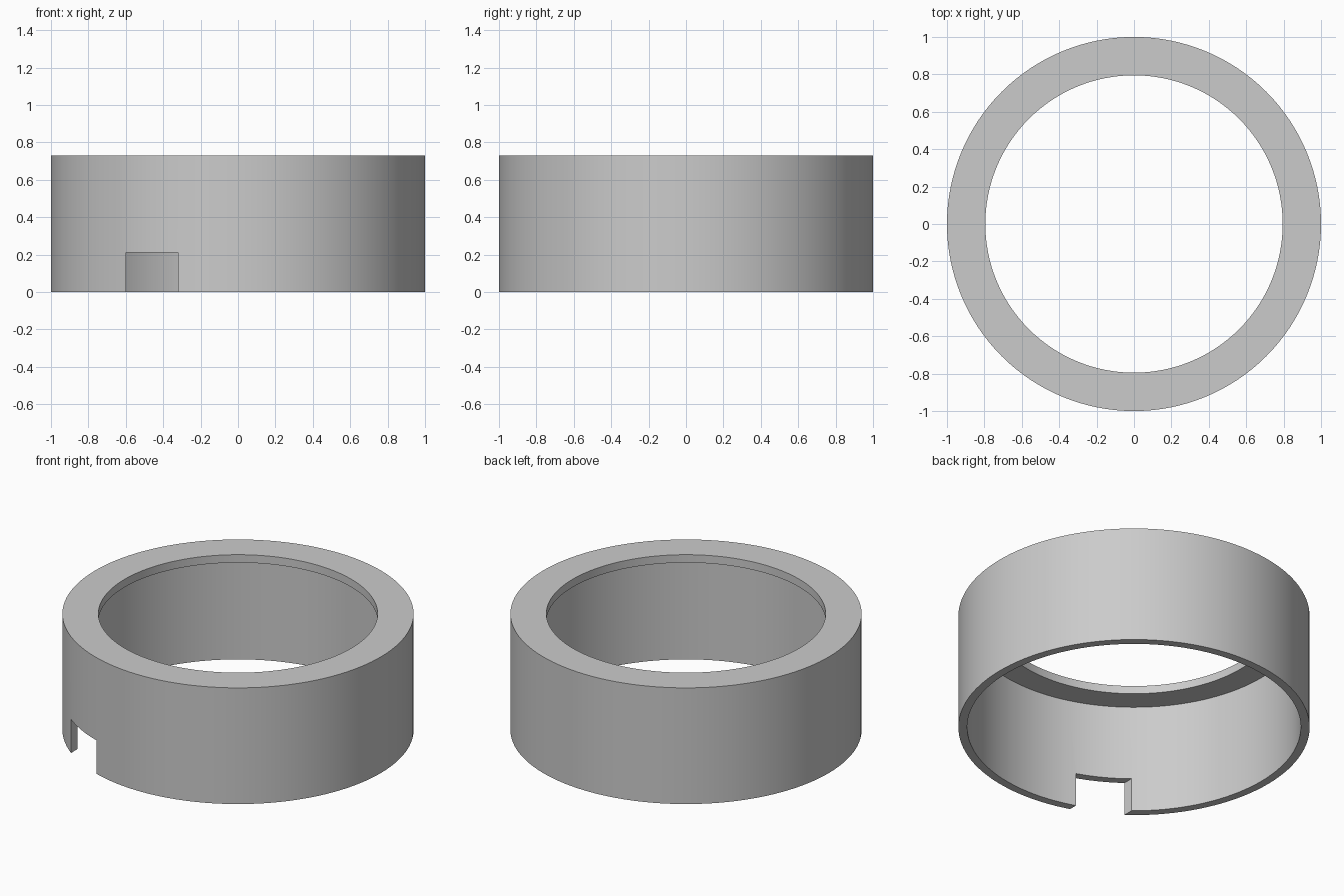
import bpy, bmesh, math

if "Cube" in bpy.data.objects:
    bpy.data.objects.remove(bpy.data.objects["Cube"], do_unlink=True)

SEGMENTS = 128
OUTER, WALL, LIP = 1.0, 0.95, 0.795
HEIGHT, LIP_THICK = 0.73, 0.05


def grey_material():
    mat = bpy.data.materials.new("plain grey")
    mat.use_nodes = True
    colour = (0.6, 0.6, 0.6, 1)
    mat.diffuse_color = colour
    mat.node_tree.nodes["Principled BSDF"].inputs["Base Color"].default_value = colour
    return mat


def lathe(name, profile):
    """Revolve a closed (radius, z) profile around the z axis."""
    bm = bmesh.new()
    rings = []
    for i in range(SEGMENTS):
        a = 2 * math.pi * i / SEGMENTS
        rings.append([bm.verts.new((r * math.cos(a), r * math.sin(a), z)) for r, z in profile])
    n = len(profile)
    for i in range(SEGMENTS):
        here, after = rings[i], rings[(i + 1) % SEGMENTS]
        for j in range(n):
            k = (j + 1) % n
            bm.faces.new((here[j], after[j], after[k], here[k]))
    bmesh.ops.recalc_face_normals(bm, faces=bm.faces)
    mesh = bpy.data.meshes.new(name)
    bm.to_mesh(mesh)
    bm.free()
    obj = bpy.data.objects.new(name, mesh)
    bpy.context.collection.objects.link(obj)
    return obj


# Thin-walled collar with an inward lip at the top
collar = lathe("collar", [
    (OUTER, 0), (OUTER, HEIGHT), (LIP, HEIGHT),
    (LIP, HEIGHT - LIP_THICK), (WALL, HEIGHT - LIP_THICK), (WALL, 0),
])
collar.data.materials.append(grey_material())

# Square notch through the lower front wall
left, right, top = -0.6, -0.32, 0.21
bpy.ops.mesh.primitive_cube_add(size=1, location=((left + right) / 2, -0.8, 0))
cutter = bpy.context.object
cutter.name = "notch_cutter"
cutter.scale = (right - left, 0.6, top * 2)
cutter.hide_render = True

cut = collar.modifiers.new("notch", 'BOOLEAN')
cut.operation = 'DIFFERENCE'
cut.solver = 'EXACT'
cut.object = cutter
bpy.ops.object.select_all(action='DESELECT')
collar.select_set(True)
bpy.context.view_layer.objects.active = collar
bpy.ops.object.modifier_apply(modifier=cut.name)
bpy.data.objects.remove(cutter, do_unlink=True)

# Smooth round walls, crisp rims
bpy.ops.object.shade_smooth_by_angle(angle=math.radians(30))
